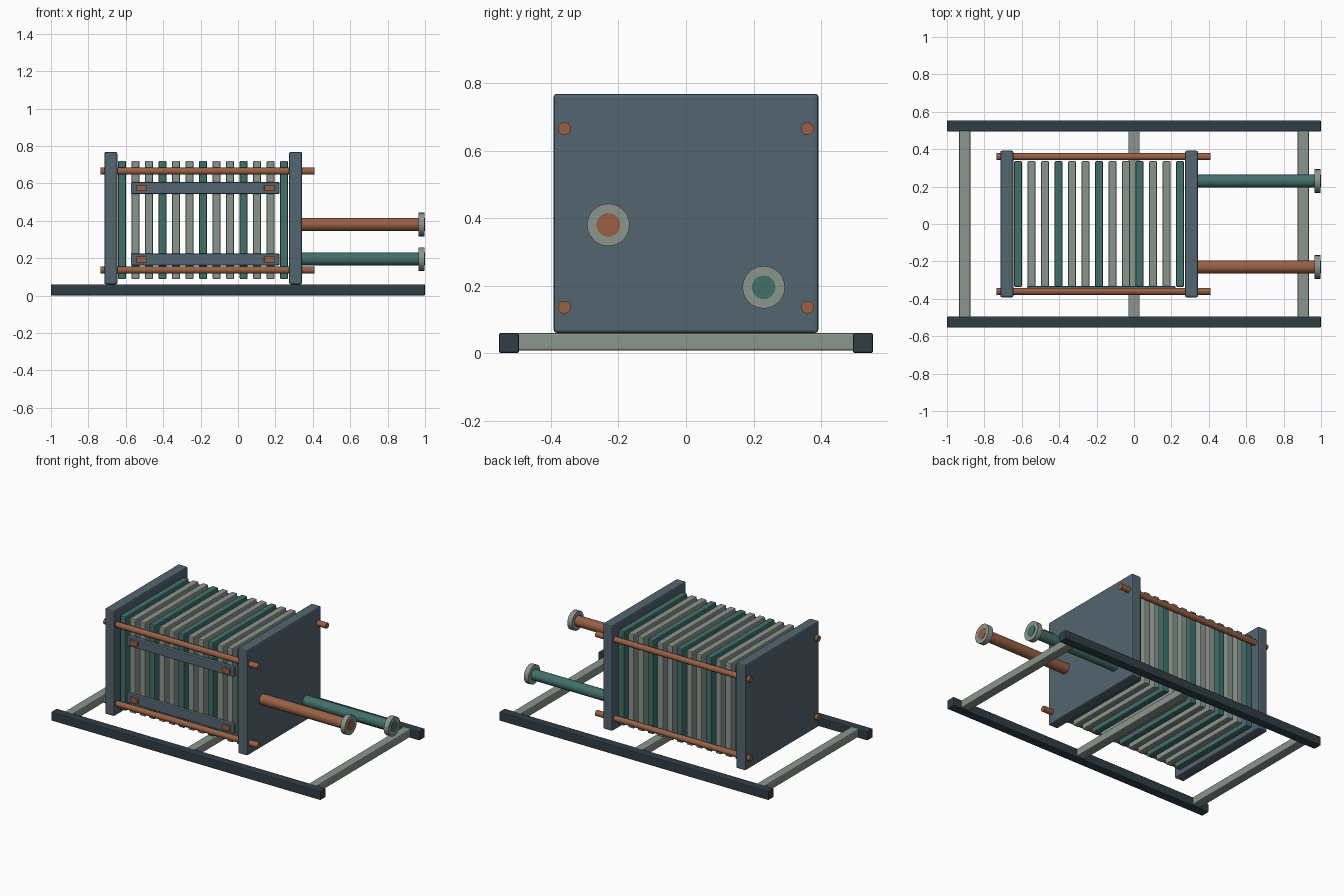
import bpy
import math

cube = bpy.data.objects.get("Cube")
if cube:
    bpy.data.objects.remove(cube, do_unlink=True)


def material(name, rgb):
    m = bpy.data.materials.new(name)
    m.use_nodes = True
    m.diffuse_color = (*rgb, 1)
    m.node_tree.nodes["Principled BSDF"].inputs["Base Color"].default_value = (*rgb, 1)
    return m


slate = material("slate blue paint", (0.087, 0.13, 0.165))
dark = material("dark rail paint", (0.03, 0.047, 0.06))
steel = material("grey steel", (0.26, 0.30, 0.27))
teal = material("teal", (0.054, 0.162, 0.144))
copper = material("copper", (0.314, 0.117, 0.058))


def box(name, x, y, z, mat, bevel=0.006):
    """Bevelled box from (min, max) ranges on each axis."""
    spans = (x, y, z)
    bpy.ops.mesh.primitive_cube_add(size=1, location=[(a + b) / 2 for a, b in spans])
    ob = bpy.context.object
    ob.name = name
    ob.scale = [b - a for a, b in spans]
    bpy.ops.object.transform_apply(location=False, rotation=False, scale=True)
    ob.data.materials.append(mat)
    if bevel:
        mod = ob.modifiers.new("edge bevel", "BEVEL")
        mod.width = bevel
        mod.segments = 2
    return ob


def rod(name, x, y, z, radius, mat):
    """Cylinder lying along x."""
    bpy.ops.mesh.primitive_cylinder_add(
        vertices=24, radius=radius, depth=x[1] - x[0],
        location=((x[0] + x[1]) / 2, y, z), rotation=(0, math.pi / 2, 0))
    ob = bpy.context.object
    ob.name = name
    ob.data.materials.append(mat)
    bpy.ops.object.shade_smooth_by_angle(angle=math.radians(35))
    return ob


# Base frame: two long rails and three cross members
for side, name in ((-1, "front_rail"), (1, "back_rail")):
    y = side * 0.524
    box(name, (-1, 1), (y - 0.03, y + 0.03), (0, 0.06), dark)
for x, name in ((-0.905, "right"), (0, "middle"), (0.905, "left")):
    box(name + "_cross_member", (x - 0.03, x + 0.03), (-0.5, 0.5), (0.008, 0.06), steel)

# Thick end plates
for x, name in ((-0.68, "right_end_plate"), (0.308, "left_end_plate")):
    box(name, (x - 0.035, x + 0.035), (-0.392, 0.392), (0.06, 0.768), slate, 0.009)

# Stack of thin plates, every third one teal
for i in range(13):
    x = -0.62 + i * 0.0722
    box(f"stack_plate_{i + 1}", (x - 0.021, x + 0.021), (-0.336, 0.336), (0.088, 0.72),
        steel if i % 3 else teal)

# Tie rods through the four corners
for y, depth in ((-0.36, "front"), (0.36, "back")):
    for z, level in ((0.136, "lower"), (0.665, "upper")):
        rod(f"{depth}_{level}_tie_rod", (-0.735, 0.41), y, z, 0.019, copper)

# Front straps with copper pads
for z, level in ((0.193, "lower"), (0.575, "upper")):
    box(level + "_strap", (-0.573, 0.222), (-0.36, -0.332), (z - 0.032, z + 0.032), slate)
    for x, side in ((-0.516, "right"), (0.168, "left")):
        box(f"{level}_{side}_strap_pad", (x - 0.028, x + 0.028), (-0.372, -0.355),
            (z - 0.017, z + 0.017), copper, 0.004)

# Outlet pipes with end flanges
for name, y, z, mat in (("copper", -0.23, 0.38, copper), ("teal", 0.23, 0.195, teal)):
    rod(name + "_pipe", (0.32, 1.0), y, z, 0.035, mat)
    rod(name + "_pipe_flange", (0.964, 0.998), y, z, 0.063, steel)
